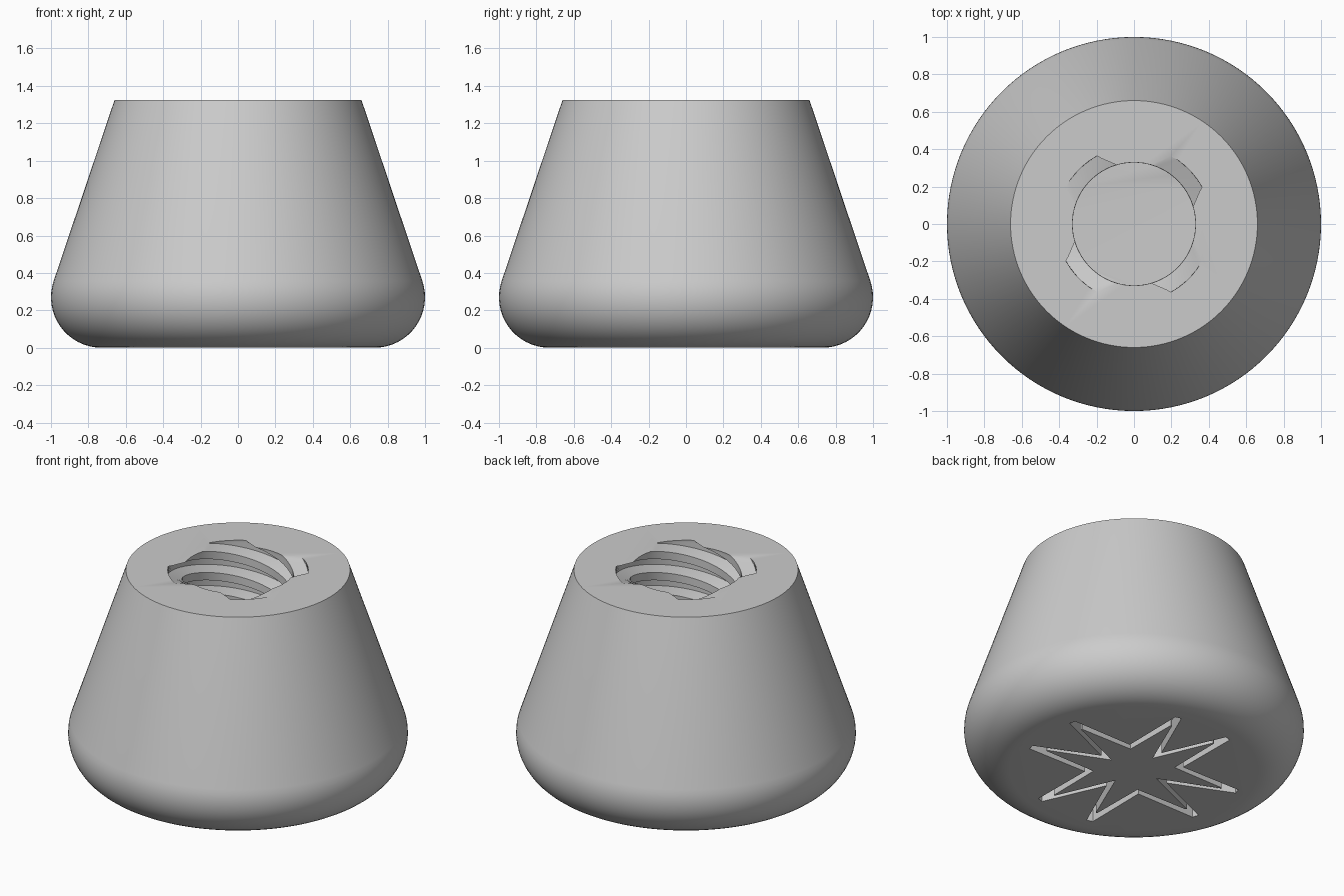
import bpy, bmesh
from math import sin, cos, pi, radians, tau

HEIGHT = 1.325
LEAD = 0.55          # rise of the thread in one turn
STARTS = 4

if "Cube" in bpy.data.objects:
    bpy.data.objects.remove(bpy.data.objects["Cube"])

grey = bpy.data.materials.new("plain_grey")
grey.use_nodes = True
grey.diffuse_color = (0.6, 0.6, 0.6, 1)
grey.node_tree.nodes["Principled BSDF"].inputs["Base Color"].default_value = (0.6, 0.6, 0.6, 1)


def polar(r, degrees, z):
    a = radians(degrees)
    return (r * cos(a), r * sin(a), z)


def loft(name, rings, closed=False):
    """Skin equal rings; cap the ends, or join last to first when closed."""
    bm = bmesh.new()
    loops = [[bm.verts.new(p) for p in ring] for ring in rings]
    pairs = list(zip(loops, loops[1:]))
    if closed:
        pairs.append((loops[-1], loops[0]))
    else:
        bm.faces.new(loops[0])
        bm.faces.new(loops[-1])
    n = len(loops[0])
    for low, high in pairs:
        for i in range(n):
            j = (i + 1) % n
            bm.faces.new((low[i], low[j], high[j], high[i]))
    bmesh.ops.recalc_face_normals(bm, faces=bm.faces)
    mesh = bpy.data.meshes.new(name)
    bm.to_mesh(mesh)
    bm.free()
    mesh.materials.append(grey)
    obj = bpy.data.objects.new(name, mesh)
    bpy.context.collection.objects.link(obj)
    return obj


def cut(target, cutter):
    """Subtract the cutter, then discard it."""
    mod = target.modifiers.new("cut", 'BOOLEAN')
    mod.operation = 'DIFFERENCE'
    mod.solver = 'EXACT'
    mod.object = cutter
    bpy.context.view_layer.objects.active = target
    bpy.ops.object.modifier_apply(modifier=mod.name)
    bpy.data.objects.remove(cutter)


# Tapered body with a rounded lower edge tangent to the cone
ROUND = 0.27
profile = []
for i in range(17):
    a = radians(-90 + 108.7 * i / 16)
    profile.append((1 - ROUND + ROUND * cos(a), ROUND + ROUND * sin(a)))
profile.append((0.66, HEIGHT))
SEGMENTS = 128
body = loft("tapered_foot",
            [[polar(r, 360 * i / SEGMENTS, z) for i in range(SEGMENTS)] for r, z in profile])

# Blind hole with a multi-start thread
section = []
for s in range(STARTS):
    centre = 45 + s * 360 / STARTS
    for i in range(6):
        section.append((0.415, centre - 16.5 + 33 * i / 5))
    for i in range(6):
        section.append((0.33, centre + 28.5 + 33 * i / 5))
bottom, top, levels = 0.33, HEIGHT + 0.05, 110
rings = []
for k in range(levels + 1):
    z = bottom + (top - bottom) * k / levels
    turn = 360 * (z - HEIGHT) / LEAD
    rings.append([polar(r, a + turn, z) for r, a in section])
cut(body, loft("thread_cutter", rings))

# Star-shaped groove in the underside, with paired blunt points
outer, inner = [], []
for q in range(4):
    base = 90 * q
    outer += [(0.25, base), (0.66, base + 15), (0.66, base + 18.5),
              (0.29, base + 45),
              (0.66, base + 71.5), (0.66, base + 75)]
    inner += [(0.17, base), (0.56, base + 16.3), (0.56, base + 17.2),
              (0.24, base + 45),
              (0.56, base + 72.8), (0.56, base + 73.7)]
walls = [(outer, -0.05), (outer, 0.1), (inner, 0.1), (inner, -0.05)]
cut(body, loft("groove_cutter", [[polar(r, a, z) for r, a in loop] for loop, z in walls], closed=True))

# Smooth round surfaces, keep crisp edges
bpy.ops.object.select_all(action='DESELECT')
body.select_set(True)
bpy.context.view_layer.objects.active = body
bpy.ops.object.shade_smooth_by_angle(angle=radians(30))
